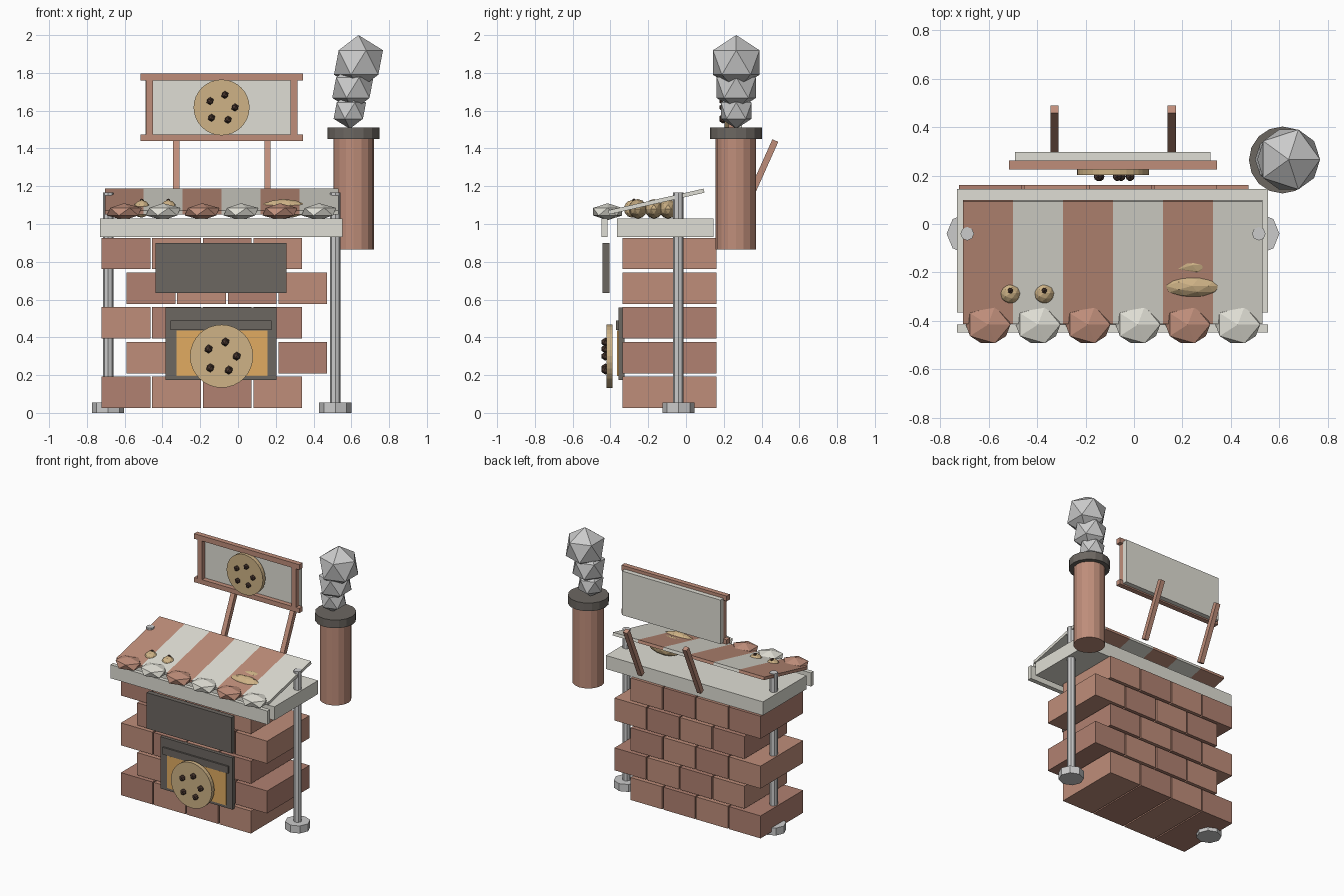
import bpy, math
from mathutils import Vector

if "Cube" in bpy.data.objects:
    bpy.data.objects.remove(bpy.data.objects["Cube"])


def mat(name, r, g, b):
    m = bpy.data.materials.new(name)
    m.diffuse_color = (r, g, b, 1)
    m.use_nodes = True
    m.node_tree.nodes["Principled BSDF"].inputs["Base Color"].default_value = m.diffuse_color
    return m


BRICK_A = mat("brick_light", .52, .27, .195)
BRICK_B = mat("brick_dark", .44, .22, .165)
CREAM = mat("cream", .74, .73, .66)
DARK = mat("dark_iron", .15, .135, .12)
GLOW = mat("oven_glow", .75, .41, .12)
DOUGH = mat("dough", .62, .45, .24)
CHIP = mat("chocolate", .07, .04, .03)


def finish(name, material):
    o = bpy.context.object
    o.name = name
    if material:
        o.data.materials.append(material)
    return o


def box(name, lo, hi, material=None, tilt=0):
    lo, hi = Vector(lo), Vector(hi)
    bpy.ops.mesh.primitive_cube_add(size=1, location=(lo + hi) / 2, rotation=(tilt, 0, 0))
    o = finish(name, material)
    o.scale = hi - lo
    return o


def cyl(name, loc, r, h, material=None, sides=8, tilt=0):
    bpy.ops.mesh.primitive_cylinder_add(vertices=sides, radius=r, depth=h,
                                        location=loc, rotation=(tilt, 0, 0))
    return finish(name, material)


def ball(name, loc, size, material=None, sub=1):
    bpy.ops.mesh.primitive_ico_sphere_add(subdivisions=sub, radius=1, location=loc)
    o = finish(name, material)
    o.scale = size
    return o


def cookie(name, x, y, z, r):
    # disc facing the front with five chips
    cyl(name, (x, y, z), r, .03, DOUGH, 32, math.pi / 2)
    for i, (dx, dz) in enumerate([(-.41, .23), (.12, .45), (.48, 0), (.23, -.44), (-.36, -.37)]):
        c = r * .14
        ball(f"{name}_chip_{i}", (x + dx * r, y - .022, z + dz * r), (c, c, c), CHIP)


# brick body, staggered courses
for row in range(5):
    x0 = -.722 if row % 2 == 0 else -.59
    z0 = .026 + row * .1838
    for i in range(4):
        x = x0 + i * .268
        box(f"brick_{row}_{i}", (x, -.335, z0), (x + .258, .161, z0 + .166),
            BRICK_A if (row * 3 + i * 2) % 4 > 1 else BRICK_B)

# counter and front lip
box("counter", (-.73, -.365, .93), (.553, .145, 1.03), CREAM)
box("counter_lip", (-.73, -.447, .93), (.553, -.415, 1.03), CREAM)

# posts and feet
for side, x in (("left", -.688), ("right", .515)):
    cyl(f"{side}_post", (x, -.04, .605), .028, 1.125)
    cyl(f"{side}_foot", (x, -.04, .0275), .085, .055)

# striped awning with faceted scallops
slope = math.atan2(.115, .505)
for i in range(6):
    x = -.705 + i * .206
    m = CREAM if i % 2 else BRICK_A
    box(f"awning_stripe_{i}", (x, -.416, 1.108), (x + .206, .102, 1.13), m, slope)
    ball(f"awning_scallop_{i}", (x + .103, -.415, 1.065), (.103, .09, .045), m)

# baked goods under the awning
for i, (x, y) in enumerate([(.24, -.255), (.24, -.17), (.24, -.095)]):
    ball(f"loaf_{i}", (x, y, 1.08), (.13, .05, .052), DOUGH, 2)
for i, x in enumerate([-.51, -.37]):
    ball(f"bun_{i}", (x, -.285, 1.08), (.045, .045, .047), DOUGH, 2)
    ball(f"bun_chip_{i}", (x, -.275, 1.122), (.013, .013, .013), CHIP)

# oven
box("oven_hood", (-.437, -.442, .635), (.257, -.405, .90), DARK)
box("oven_frame", (-.384, -.358, .175), (.204, -.325, .557), DARK)
box("oven_window", (-.325, -.365, .196), (.156, -.35, .435), GLOW)
box("oven_handle", (-.357, -.37, .438), (.177, -.35, .49), DARK)
cookie("oven_cookie", -.087, -.405, .30, .167)

# sign board, frame and leaning legs
box("sign_board", (-.49, .26, 1.45), (.316, .297, 1.775), CREAM)
box("sign_top_rail", (-.516, .225, 1.76), (.343, .262, 1.798), BRICK_A)
box("sign_bottom_rail", (-.516, .225, 1.44), (.343, .262, 1.475), BRICK_A)
for side, x in (("left", -.488), ("right", .278)):
    box(f"sign_{side}_stile", (x, .225, 1.475), (x + .037, .262, 1.76), BRICK_A)
for side, x in (("left", -.328), ("right", .156)):
    box(f"sign_{side}_leg", (x - .017, .37, 1.04), (x + .017, .404, 1.46), BRICK_A,
        -math.atan2(.175, .39))
cookie("sign_cookie", -.087, .218, 1.617, .148)

# chimney with smoke puffs
cyl("chimney", (.612, .264, 1.16), .107, .59, BRICK_A, 16)
cyl("chimney_cap", (.612, .264, 1.48), .138, .06, DARK, 16)
for i, (x, z, r) in enumerate([(.592, 1.60, .096), (.608, 1.722, .122), (.638, 1.855, .145)]):
    ball(f"smoke_{i}", (x, .266, z), (r, r, r))
